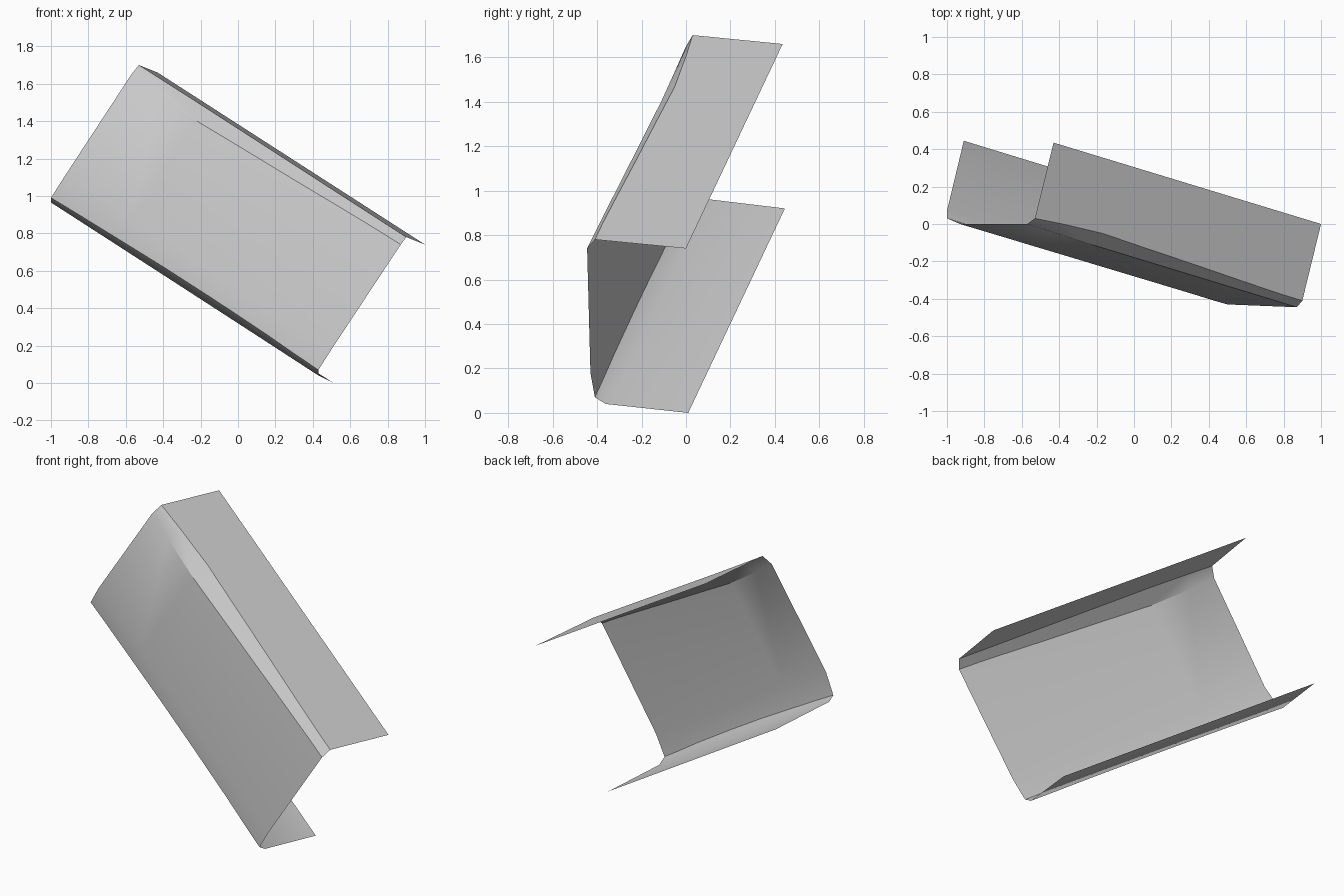
import bpy, bmesh
from mathutils import Vector

cube = bpy.data.objects.get("Cube")
if cube:
    bpy.data.objects.remove(cube, do_unlink=True)

# One plain grey
grey = bpy.data.materials.new("light_grey")
grey.use_nodes = True
colour = (0.6, 0.6, 0.6, 1)
grey.diffuse_color = colour
grey.node_tree.nodes["Principled BSDF"].inputs["Base Color"].default_value = colour

# Open U cross-section at each end: upper flange tip, bend, web, bend, lower flange tip
left_end = [(-0.43, 0.435, 1.66), (-0.53, 0.03, 1.70), (-0.57, 0.0, 1.65),
            (-0.93, 0.0, 1.10), (-1.0, 0.03, 0.99), (-1.0, 0.07, 0.965),
            (-0.91, 0.445, 0.92)]
right_end = [(1.0, 0.0, 0.74), (0.90, -0.41, 0.78), (0.87, -0.445, 0.74),
             (0.50, -0.43, 0.18), (0.43, -0.41, 0.07), (0.43, -0.36, 0.04),
             (0.51, 0.01, 0.0)]

# Position along the length, widening of the upper bend, widening of the lower bend
stations = [(0, 0, 0), (0.1, 0.015, 0.01), (0.25, 0.03, 0.02), (0.42, 0.022, 0.03),
            (0.6, 0.015, 0.03), (0.8, 0.005, 0.02), (0.92, 0, 0.005), (1, 0, 0)]


def toward(a, b, distance):
    return a + (b - a).normalized() * distance


def section(t, upper, lower):
    p = [Vector(a).lerp(Vector(b), t) for a, b in zip(left_end, right_end)]
    p[1] = toward(p[1], p[0], upper)
    p[2] = toward(p[2], p[3], upper * 0.8)
    p[4] = toward(p[4], p[3], lower * 0.5)
    p[5] = toward(p[5], p[6], lower)
    return p


# Loft the thin sheet between the sections
bm = bmesh.new()
rows = [[bm.verts.new(v) for v in section(*s)] for s in stations]
for a, b in zip(rows, rows[1:]):
    for i in range(len(a) - 1):
        bm.faces.new((a[i], a[i + 1], b[i + 1], b[i]))
mesh = bpy.data.meshes.new("channel_panel")
bm.to_mesh(mesh)
bm.free()
mesh.materials.append(grey)
panel = bpy.data.objects.new("channel_panel", mesh)
bpy.context.collection.objects.link(panel)

# Soft web with crisp flange bends
bpy.ops.object.select_all(action="DESELECT")
panel.select_set(True)
bpy.context.view_layer.objects.active = panel
bpy.ops.object.shade_smooth_by_angle()
